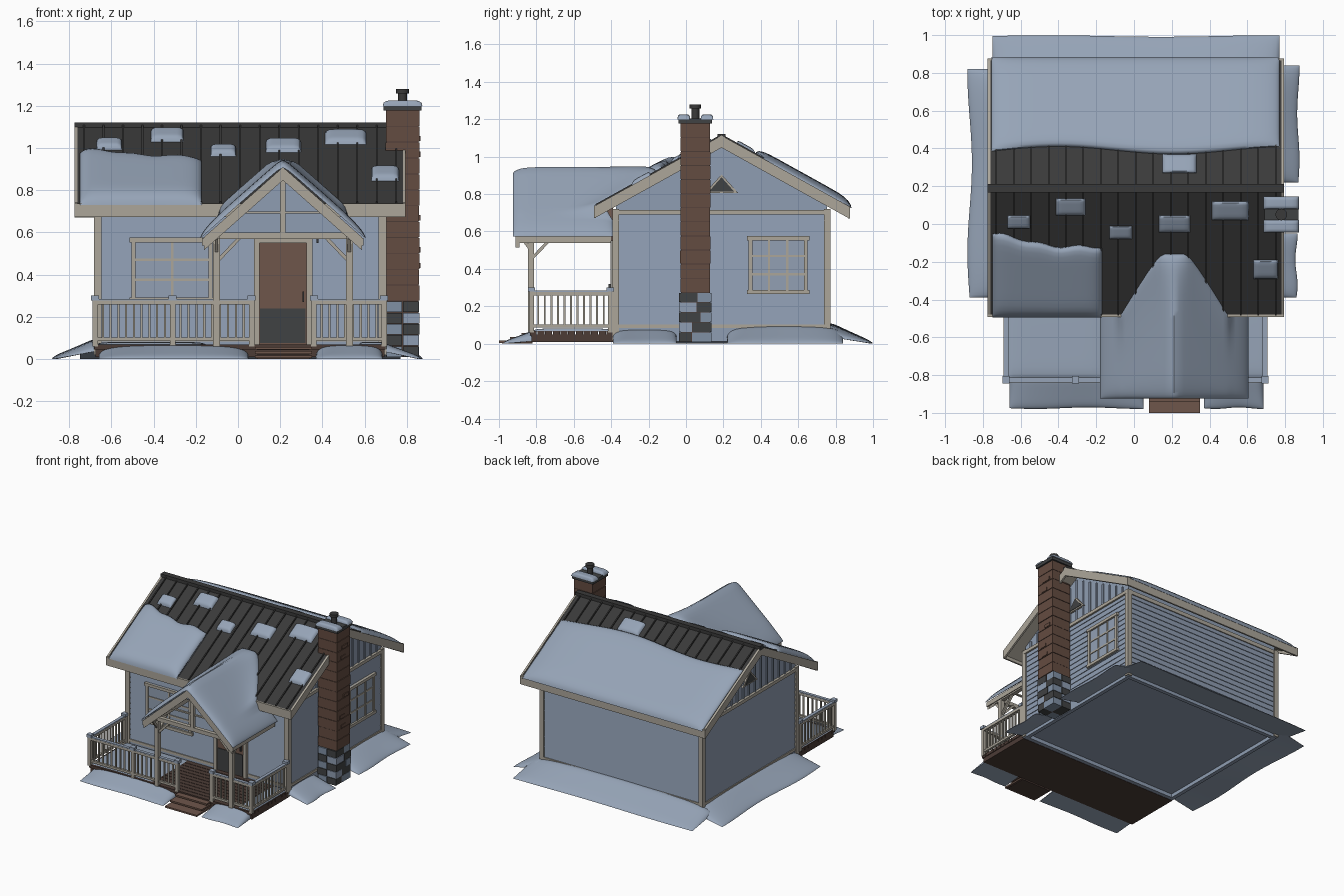
import bpy, bmesh, math, random
from mathutils import Vector, Matrix

if "Cube" in bpy.data.objects:
    bpy.data.objects.remove(bpy.data.objects["Cube"])

random.seed(4)
def lin(c):
    return tuple(((v / 255 + 0.055) / 1.055) ** 2.4 if v > 10 else v / 3294 for v in c) + (1,)
MATS = {}
for n, c in dict(snow=(150, 164, 183), siding=(143, 157, 178), trim=(172, 166, 154), roof_metal=(58, 58, 58),
                 brick=(100, 76, 65), dark_wood=(76, 60, 54), door_wood=(110, 86, 75), stone=(128, 144, 164),
                 glass=(146, 160, 180), dark_stone=(64, 66, 67)).items():
    MATS[n] = bpy.data.materials.new(n)
    MATS[n].diffuse_color = lin(c)

PARTS = {}
def part(name, mat):
    return PARTS.setdefault(name, (bmesh.new(), mat))[0]

def box(name, mat, x0, x1, y0, y1, z0, z1):
    m = Matrix.Translation(((x0 + x1) / 2, (y0 + y1) / 2, (z0 + z1) / 2)) @ Matrix.Diagonal((x1 - x0, y1 - y0, z1 - z0, 1))
    bmesh.ops.create_cube(part(name, mat), size=1, matrix=m)

def prism(name, mat, pts, axis, a, b):
    """Extrude a 2D outline (the axes other than `axis`) from a to b."""
    bm = part(name, mat)
    def v(p, t):
        q = list(p); q.insert(axis, t)
        return bm.verts.new(q)
    A, B = [v(p, a) for p in pts], [v(p, b) for p in pts]
    bm.faces.new(A); bm.faces.new(B[::-1])
    for i in range(len(pts)):
        j = (i + 1) % len(pts)
        bm.faces.new((A[i], A[j], B[j], B[i]))

def bar(name, mat, p, q, w, h):
    p, q = Vector(p), Vector(q)
    m = Matrix.Translation((p + q) / 2) @ (q - p).to_track_quat('Y', 'Z').to_matrix().to_4x4()
    bmesh.ops.create_cube(part(name, mat), size=1, matrix=m @ Matrix.Diagonal((w, (q - p).length, h, 1)))

def snow(name, base, height, nu=24, nv=16):
    """Closed pillow of snow lying on base(u, v)."""
    bm = part(name, 'snow')
    ease = lambda i, n: 0.5 - 0.5 * math.cos(math.pi * i / n)
    edge = lambda t: math.sqrt(max(0, 1 - abs(2 * t - 1) ** 8))
    for top in (0, 1):
        g = []
        for i in range(nu + 1):
            u = ease(i, nu)
            g.append([])
            for j in range(nv + 1):
                v = ease(j, nv)
                h = height(u, v) * edge(u) * edge(v) if top else 0
                g[i].append(bm.verts.new(Vector(base(u, v)) + Vector((0, 0, h))))
        for i in range(nu):
            for j in range(nv):
                bm.faces.new((g[i][j], g[i + 1][j], g[i + 1][j + 1], g[i][j + 1]))
    bmesh.ops.remove_doubles(bm, verts=bm.verts, dist=1e-5)

mix = lambda a, b, t: a + (b - a) * t
X0, X1, Y0, Y1 = -0.665, 0.685, -0.375, 0.755        # wall planes
RY, RZ, SL = 0.19, 1.11, 0.555                       # ridge and pitch
roof_z = lambda y: RZ - SL * abs(y - RY)

# House body, foundation frame, clapboard siding
for x0, x1, y0, y1 in ((X0 - .01, X0 + .02, Y0, Y1), (X1 - .02, X1 + .01, Y0, Y1),
                       (X0 - .01, X1 + .01, Y0 - .01, Y0 + .02), (X0 - .01, X1 + .01, Y1 - .02, Y1 + .01)):
    box('foundation', 'siding', x0, x1, y0, y1, .012, .085)
prism('wall_core', 'siding', [(Y0, .04), (Y1, .04), (Y1, roof_z(Y1) - .04), (RY, RZ - .04), (Y0, roof_z(Y0) - .04)], 0, X0, X1)
bm, prev, N = part('siding', 'siding'), None, 15
for i in range(N):
    for z, o in ((mix(.1, .7, i / N), .010), (mix(.1, .7, (i + 1) / N), .005)):
        ring = [bm.verts.new(p) for p in ((X0 - o, Y0 - o, z), (X1 + o, Y0 - o, z), (X1 + o, Y1 + o, z), (X0 - o, Y1 + o, z))]
        if prev:
            for k in range(4):
                bm.faces.new((prev[k], prev[(k + 1) % 4], ring[(k + 1) % 4], ring[k]))
        prev = ring

# Gable ends: battens, band, vent, corner boards, skirting
for x, s in ((X0, -1), (X1, 1)):
    out = lambda a, b: sorted((x + s * a, x + s * b))
    for k in range(-7, 8):
        y = RY + k * .072
        box('gable_battens', 'siding', *out(0, .008), y - .007, y + .007, .712, roof_z(y) - .06)
    box('gable_band', 'trim', *out(0, .02), Y0, Y1, .69, .715)
    box('skirting', 'trim', *out(0, .016), Y0, Y1, .083, .103)
    prism('vent_frame', 'trim', [(RY - .09, .805), (RY + .09, .805), (RY, .905)], 0, *out(0, .014))
    prism('vent', 'dark_stone', [(RY - .066, .815), (RY + .066, .815), (RY, .89)], 0, *out(.01, .018))
    for y in (Y0, Y1):
        box('corner_boards', 'trim', x - .018, x + .018, y - .018, y + .018, .02, .72)
for y in (Y0, Y1):
    box('skirting', 'trim', X0, X1, y - .016, y + .016, .083, .103)
    box('eave_band', 'trim', X0, X1, y - .014, y + .014, .69, .72)

# Main roof: metal sheets, soffit, barge boards, fascia, seams, ridge cap
EF, EB, RX0, RX1 = -0.48, 0.865, -0.775, 0.795
def roof_band(name, mat, a, b, x0, x1):
    for e in (EF, EB):
        prism(name, mat, [(RY, RZ - a), (e, roof_z(e) - a), (e, roof_z(e) - b), (RY, RZ - b)], 0, x0, x1)
roof_band('roof', 'roof_metal', 0, .025, RX0 + .012, RX1 - .012)
roof_band('soffit', 'trim', .025, .04, RX0 + .012, RX1 - .012)
for x in (RX0, RX1 - .014):
    roof_band('barge_boards', 'trim', -.003, .062, x, x + .014)
for e, s in ((EF, -1), (EB, 1)):
    z = roof_z(e)
    box('fascia', 'trim', RX0, RX1, *sorted((e, e + s * .012)), z - .065, z)
    for k in range(17):
        x = mix(RX0 + .045, RX1 - .045, k / 16)
        bar('roof_seams', 'roof_metal', (x, RY, RZ), (x, e, z), .008, .018)
box('ridge_cap', 'roof_metal', RX0, RX1, RY - .022, RY + .022, RZ - .02, RZ + .012)

# Windows
def window(a0, a1, z0, z1, place, cols, rows):
    def put(name, mat, a, b, c, d, t0, t1):
        box(name, mat, *place(a, b, t0, t1), c, d)
    put('window_glass', 'glass', a0, a1, z0, z1, 0, .014)
    for a in (a0, a1 - .02):
        put('window_frame', 'trim', a, a + .02, z0, z1, 0, .024)
    for z, g in ((z0, .01), (z1 - .022, .01)):
        put('window_frame', 'trim', a0 - g, a1 + g, z, z + .022, 0, .028)
    for k in range(1, cols):
        a = mix(a0 + .01, a1 - .01, k / cols)
        put('window_bars', 'trim', a - .006, a + .006, z0, z1, 0, .02)
    for k in range(1, rows):
        z = mix(z0 + .01, z1 - .01, k / rows)
        put('window_bars', 'trim', a0, a1, z - .006, z + .006, 0, .019)
window(.335, .65, .265, .575, lambda a, b, s, t: (X1 + s, X1 + t, a, b), 3, 3)
window(-.505, -.12, .27, .575, lambda a, b, s, t: (a, b, Y0 - t, Y0 - s), 2, 3)

# Front door and wall lantern
box('door', 'door_wood', .10, .325, Y0 - .02, Y0, .07, .55)
box('door_panel', 'dark_stone', .105, .32, Y0 - .025, Y0 - .018, .075, .24)
for x in (.075, .325):
    box('door_frame', 'trim', x, x + .028, Y0 - .03, Y0, .07, .575)
box('door_frame', 'trim', .075, .353, Y0 - .03, Y0, .55, .58)
box('door_handle', 'dark_stone', .305, .312, Y0 - .04, Y0 - .02, .27, .32)
box('lantern', 'roof_metal', .372, .382, Y0 - .05, Y0 - .04, .55, .69)
box('lantern', 'roof_metal', .372, .382, Y0 - .05, Y0, .62, .63)

# Porch deck and steps
box('deck_base', 'dark_wood', -.675, .695, -.825, Y0 - .01, .01, .05)
for k in range(11):
    y = -.835 + k * .041
    box('deck_boards', 'dark_wood', -.68, .70, y, y + .037, .045, .068)
for k in range(3):
    box('steps', 'door_wood', .08, .35, -1 + k * .06, -.82, k * .021 + .004, k * .021 + .016)
    box('step_risers', 'dark_wood', .09, .34, -.985 + k * .06, -.82, k * .021, k * .021 + .008)

# Railings with balusters and capped posts
def rail(p, q):
    n = round((Vector(q) - Vector(p)).length / .036)
    for z, w, h in ((.268, .026, .018), (.095, .018, .016)):
        bar('rails', 'trim', (*p, z), (*q, z), w, h)
    bar('rail_snow', 'snow', (*p, .28), (*q, .28), .024, .008)
    for k in range(1, n):
        x, y = mix(p[0], q[0], k / n), mix(p[1], q[1], k / n)
        box('balusters', 'trim', x - .005, x + .005, y - .005, y + .005, .095, .262)
L, R, F, B = -.677, .693, -.825, -.405
for p, q in (((L, F), (-.31, F)), ((-.31, F), (.065, F)), ((.36, F), (R, F)), ((L, F), (L, B)), ((R, F), (R, B))):
    rail(p, q)
for x, y in ((L, F), (-.31, F), (.065, F), (.36, F), (R, F), (L, B), (R, B)):
    box('rail_posts', 'trim', x - .013, x + .013, y - .013, y + .013, .06, .28)
    box('post_caps', 'snow', x - .019, x + .019, y - .019, y + .019, .278, .30)

# Porch gable: posts, braces, beams, truss, boarded roof, infill behind the truss
PX, PZ, PS = .213, .905, .885
for s in (-1, 1):
    x = PX + s * .315
    box('porch_posts', 'trim', x - .016, x + .016, -.845, -.813, .06, .58)
    bar('braces', 'trim', (x, -.829, .46), (x - s * .11, -.829, .575), .016, .016)
    bar('braces', 'trim', (x, -.829, .45), (x, -.71, .575), .016, .016)
    bar('braces', 'trim', (x, -.829, .50), (x, -.885, .575), .016, .016)
    box('porch_beams', 'trim', x - .015, x + .015, -.90, Y0, .57, .60)
    e = PX + s * .375
    ez = PZ - PS * .375
    for name, mat, a, b, y0, y1 in (('porch_roof', 'door_wood', 0, .025, -.90, -.39), ('porch_barge', 'trim', -.004, .058, -.912, -.89)):
        prism(name, mat, [(PX, PZ - a), (e, ez - a), (e, ez - b), (PX, PZ - b)], 1, y0, y1)
    prism('porch_eave', 'trim', [(e, ez), (e + s * .008, ez), (e + s * .008, ez - .035), (e, ez - .035)], 1, -.912, -.40)
prism('porch_infill', 'siding', [(PX - .33, .60), (PX + .33, .60), (PX, PZ - .01)], 1, -.50, -.494)
box('porch_beams', 'trim', PX - .33, PX + .33, -.86, -.83, .57, .60)
box('king_post', 'trim', PX - .013, PX + .013, -.86, -.835, .59, .88)
box('truss_tie', 'trim', PX - .2, PX + .2, -.855, -.84, .69, .70)

# Snow on the porch roof, flaring out where it meets the main slope
def porch_snow(u, v):
    d = (2 * u - 1) * .392
    a = abs(d)
    z = PZ + .014 - PS * math.sqrt(a * a + .0002)
    t = min(max((a - .06) / .22, 0), 1)
    back = -.16 - .31 * t ** 1.25 if a < .28 else min(-.47 + (a - .28) * 3, -.385)
    lift = min(.055, max(0, roof_z(back) + .002 - z)) if a < .30 else 0
    return PX + d, mix(-.925, back, v), z + lift * v ** 5
snow('porch_snow', porch_snow, lambda u, v: .038, 48, 28)

# Snow on the main roof: big sheets and small patches
def slope_snow(name, x0, x1, ya, yb, h, n=(24, 16)):
    def base(u, v):
        x = mix(x0, x1, u)
        y = mix(ya, yb(u) if callable(yb) else yb, v)
        return x, y, roof_z(y)
    snow(name, base, lambda u, v: h, *n)
slope_snow('front_roof_snow', -.75, -.17, -.494, lambda u: -.085 - .035 * math.tanh((u - .3) * 5) + .008 * math.sin(18 * u), .05)
slope_snow('back_roof_snow', -.755, .77, .885, lambda u: .39 + .02 * math.sin(u * 7.85 - .24), .045, (40, 16))
for x, y, w, d in ((-.61, .01, .12, .07), (-.335, .09, .155, .09), (-.07, -.045, .12, .07), (.215, 0, .165, .09),
                   (.51, .07, .195, .1), (.697, -.24, .13, .1), (.24, .32, .18, .1)):
    slope_snow('roof_snow_patches', x - w / 2, x + w / 2, y - d / 2, y + d / 2, .026, (10, 10))

# Snow banks on the ground, high at the wall and thin outside
def bank(p, q, out, reach, h, w=.012, lift=.04):
    p, q, out = Vector((*p, 0)), Vector((*q, 0)), Vector((*out, 0))
    snow('ground_snow', lambda u, v: p.lerp(q, u) + out * v * (reach + w * math.sin(u * 8)) + Vector((0, 0, lift * (1 - v))),
         lambda u, v: .012 + (h - lift) * (1 - v) * (.85 + .3 * math.sin(math.pi * u)), 28, 14)
bank((-.655, -.39), (-.655, .82), (-1, 0), .215, .09)
bank((.67, .22), (.67, .84), (1, 0), .20, .09, .006)
bank((.67, -.39), (.67, -.05), (1, 0), .19, .07, .006)
bank((-.75, .745), (.77, .745), (0, 1), .25, .105, .004)
bank((-.66, -.80), (.05, -.80), (0, -1), .175, .06, .004, .015)
bank((.37, -.80), (.685, -.80), (0, -1), .175, .06, .004, .015)

# Snow on the open ends of the deck
for x0, x1 in ((-.675, -.15), (.575, .695)):
    snow('deck_snow', lambda u, v: (mix(x0, x1, u), mix(-.82, -.39, v), .066), lambda u, v: .015, 12, 12)

# Chimney: stone base, brick courses, cap, flue
CX, CY = .78, .05
for k in range(5):
    z = .01 + k * .053
    for sx in (-1, 1):
        cut = CY + random.uniform(-.03, .03)
        for i, (y0, y1) in enumerate(((CY - .087, cut - .002), (cut + .002, CY + .087))):
            m = 'dark_stone' if (k + i + (sx > 0)) % 2 else ('stone', 'siding')[k % 2]
            box('chimney_base_' + m, m, *sorted((CX + sx * .002, CX + sx * random.uniform(.075, .082))), y0, y1, z, z + .05)
box('chimney_core', 'dark_wood', CX - .075, CX + .075, CY - .077, CY + .077, .01, 1.18)
for k in range(12):
    z, o = .277 + k * .0753, random.uniform(.078, .081)
    box('chimney_bricks', 'brick', CX - o, CX + o, CY - o, CY + o, z, z + .0715)
for k in range(12):
    z, s, y = .28 + random.randrange(12) * .0753, random.choice((-1, 1)), CY + random.uniform(-.05, .05)
    box('raised_bricks', 'brick', *sorted((CX, CX + s * .085)), y - .028, y + .028, z, z + .025)
box('chimney_cap', 'dark_stone', CX - .09, CX + .09, CY - .09, CY + .09, 1.178, 1.205)
for y in (CY - .062, CY + .062):
    snow('chimney_snow', lambda u, v: (mix(CX - .094, CX + .094, u), mix(y - .034, y + .034, v), 1.2), lambda u, v: .026, 10, 8)
for r, z0, z1 in ((.021, 1.2, 1.262), (.031, 1.258, 1.28)):
    bmesh.ops.create_cone(part('flue', 'roof_metal'), cap_ends=True, segments=16, radius1=r, radius2=r, depth=z1 - z0,
                          matrix=Matrix.Translation((CX, CY, (z0 + z1) / 2)))

# Turn every collected part into an object
for name, (bm, mat) in PARTS.items():
    bmesh.ops.recalc_face_normals(bm, faces=bm.faces)
    me = bpy.data.meshes.new(name)
    bm.to_mesh(me); bm.free()
    me.materials.append(MATS[mat])
    ob = bpy.data.objects.new(name, me)
    bpy.context.collection.objects.link(ob)
    if mat == 'snow' or name == 'flue':
        bpy.ops.object.select_all(action='DESELECT')
        ob.select_set(True)
        bpy.context.view_layer.objects.active = ob
        bpy.ops.object.shade_smooth_by_angle(angle=math.radians(50))

for m in bpy.data.materials:
    if m.users and not m.is_grease_pencil:
        m.use_nodes = True
        m.node_tree.nodes["Principled BSDF"].inputs["Base Color"].default_value = m.diffuse_color
